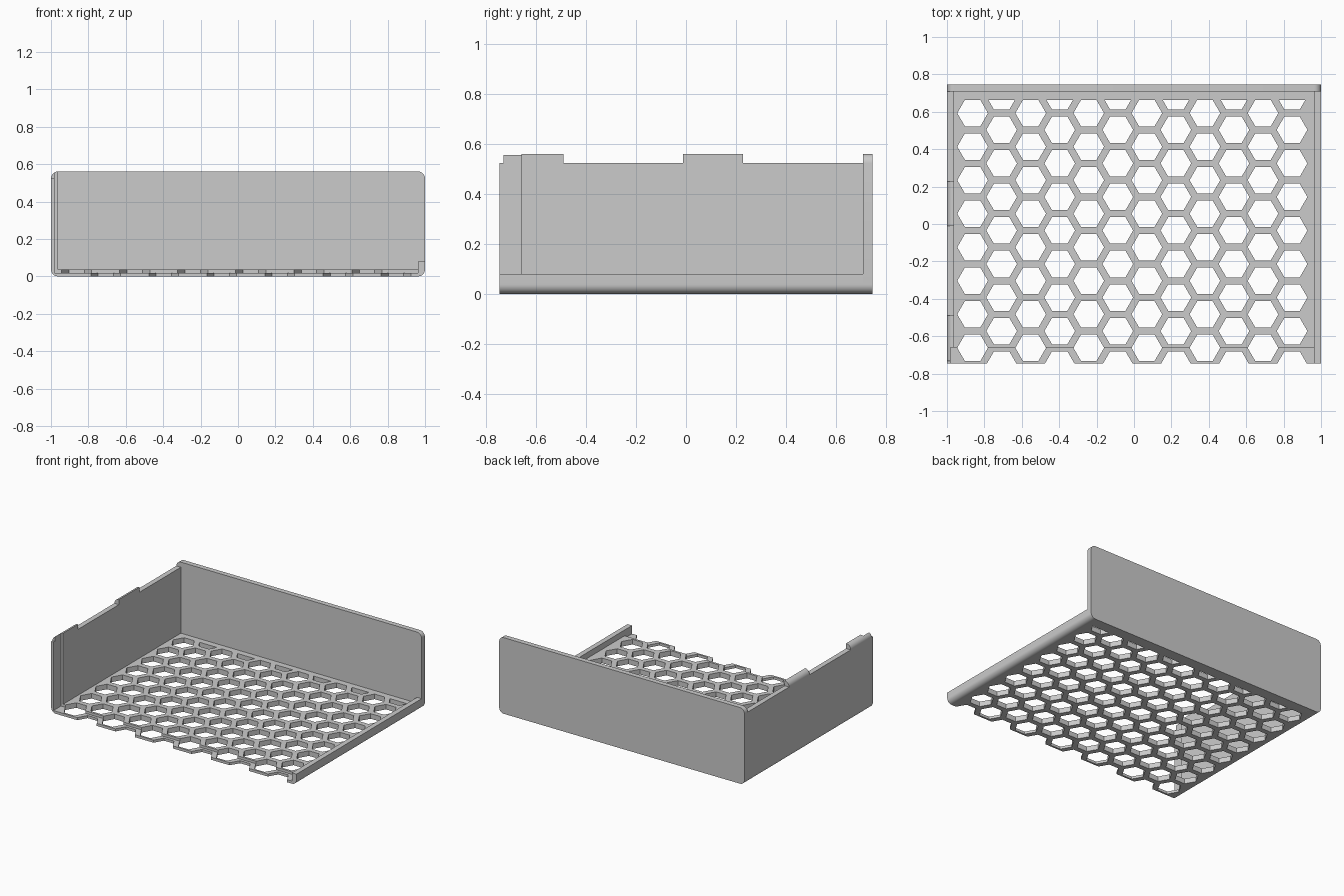
import bpy, bmesh, math

if "Cube" in bpy.data.objects:
    bpy.data.objects.remove(bpy.data.objects["Cube"])

W, D, H, T = 1.0, 0.747, 0.561, 0.0375   # half width, half depth, height, wall thickness
BACK = D - T                             # inner face of the back panel

grey = bpy.data.materials.new("light grey")
grey.diffuse_color = (0.6, 0.6, 0.6, 1)
grey.use_nodes = True
grey.node_tree.nodes["Principled BSDF"].inputs["Base Color"].default_value = grey.diffuse_color


def add_prism(bm, pts, axis, a, b):
    """Extrude a 2D outline: (x, z) along y, or (x, y) along z."""
    def place(p, t):
        return (p[0], t, p[1]) if axis == "y" else (p[0], p[1], t)
    lo = [bm.verts.new(place(p, a)) for p in pts]
    hi = [bm.verts.new(place(p, b)) for p in pts]
    n = len(pts)
    bm.faces.new(lo)
    bm.faces.new(hi[::-1])
    for i in range(n):
        j = (i + 1) % n
        bm.faces.new((lo[j], lo[i], hi[i], hi[j]))


def make_object(name, prisms):
    bm = bmesh.new()
    for p in prisms:
        add_prism(bm, *p)
    bmesh.ops.recalc_face_normals(bm, faces=bm.faces)
    mesh = bpy.data.meshes.new(name)
    bm.to_mesh(mesh)
    bm.free()
    mesh.materials.append(grey)
    obj = bpy.data.objects.new(name, mesh)
    bpy.context.collection.objects.link(obj)
    return obj


def box(x0, x1, y0, y1, z0, z1):
    return ([(x0, y0), (x1, y0), (x1, y1), (x0, y1)], "z", z0, z1)


def arc(cx, cz, start, n=8):
    return [(cx + T * math.cos(math.radians(start + 90 * i / n)),
             cz + T * math.sin(math.radians(start + 90 * i / n))) for i in range(n + 1)]


def select(obj):
    bpy.ops.object.select_all(action="DESELECT")
    obj.select_set(True)
    bpy.context.view_layer.objects.active = obj


def cut(obj, prisms):
    cutter = make_object("cutter", prisms)
    cutter.hide_render = True
    mod = obj.modifiers.new("cut", "BOOLEAN")
    mod.operation, mod.solver, mod.object = "DIFFERENCE", "EXACT", cutter
    select(obj)
    bpy.ops.object.modifier_apply(modifier=mod.name)
    bpy.data.objects.remove(cutter)


# Tray: floor, tall left wall with rounded top, low right lip
profile = (arc(-W + T, T, 180) + arc(W - T, T, 270)
           + [(W, 0.08), (W - T, 0.08), (W - T, T), (-W + T, T)]
           + arc(-W + T, H - T, 90))
tray = make_object("tray", [(profile, "y", -D, BACK)])

# Lower the wall between the tabs
gaps = [(-D - 0.1, -0.732), (-0.49, -0.012), (0.228, BACK + 0.1)]
cut(tray, [box(-1.1, -0.9, a, b, H - T, 0.7) for a, b in gaps])

# Rebate along the front edge of floor and wall
cut(tray, [box(-0.981, W - T, -0.9, -0.66, 0.019, 0.8)])

# Honeycomb holes, with the last half row clipped straight
PITCH, APO, CLIP = 0.1793, 0.071, 0.664
R = APO / math.cos(math.pi / 6)
holes = []
for col in range(12):
    cx = -0.863 + col * PITCH * math.sqrt(3) / 2
    for row in range(9 if col % 2 else 8):
        cy = 0.593 + (PITCH / 2 if col % 2 else 0) - row * PITCH
        if cy > CLIP:
            w = R - (cy - CLIP) / math.sqrt(3)
            pts = [(cx - R / 2, cy - APO), (cx + R / 2, cy - APO), (cx + w, CLIP), (cx - w, CLIP)]
        else:
            pts = [(cx + R * math.cos(k * math.pi / 3), cy + R * math.sin(k * math.pi / 3))
                   for k in range(6)]
        holes.append((pts, "z", -0.1, 0.1))
cut(tray, holes)

# Back panel with rounded corners
outline = (arc(-W + T, T, 180) + arc(W - T, T, 270)
           + arc(W - T, H - T, 0) + arc(-W + T, H - T, 90))
back = make_object("back_panel", [(outline, "y", BACK, D)])

for obj in (tray, back):
    select(obj)
    bpy.ops.object.shade_smooth_by_angle(angle=math.radians(30))
